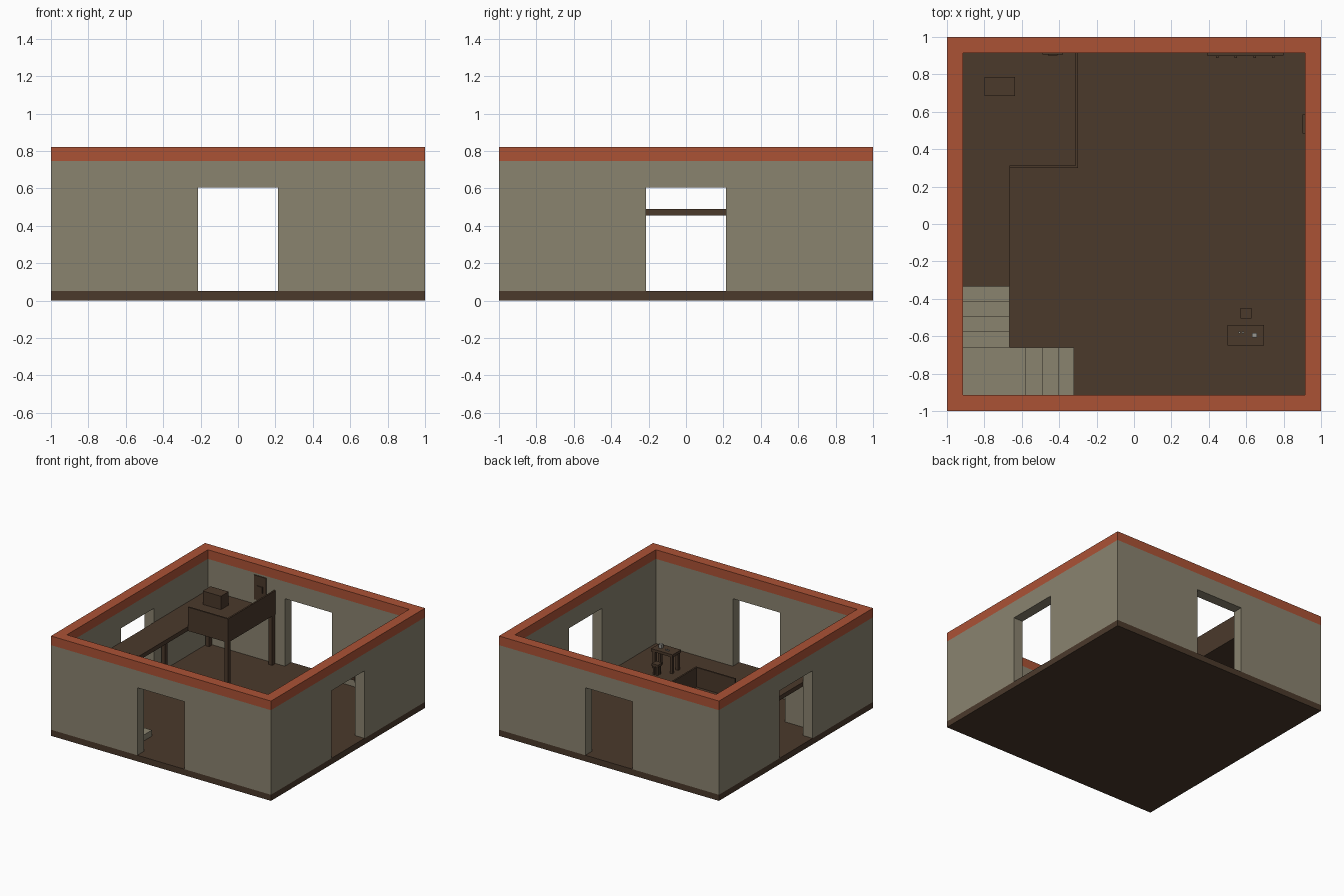
import bpy, bmesh, math

if "Cube" in bpy.data.objects:
    bpy.data.objects.remove(bpy.data.objects["Cube"])


def material(name, rgb):
    m = bpy.data.materials.new(name)
    m.diffuse_color = (*rgb, 1)
    m.use_nodes = True
    m.node_tree.nodes["Principled BSDF"].inputs["Base Color"].default_value = m.diffuse_color
    return m


PLASTER = material("plaster", (0.254, 0.227, 0.159))
ORANGE = material("orange_trim", (0.407, 0.084, 0.036))
WOOD = material("dark_wood", (0.069, 0.041, 0.024))
PALE = material("pale_grey", (0.32, 0.31, 0.28))


def finish(name, bm, mat):
    bmesh.ops.recalc_face_normals(bm, faces=bm.faces)
    me = bpy.data.meshes.new(name)
    bm.to_mesh(me)
    bm.free()
    if mat:
        me.materials.append(mat)
    ob = bpy.data.objects.new(name, me)
    bpy.context.collection.objects.link(ob)
    return ob


def box(name, x, y, z, mat):
    """Box from (min, max) ranges."""
    bm = bmesh.new()
    bmesh.ops.create_cube(bm, size=1)
    for v in bm.verts:
        v.co = [(r[0] + r[1]) / 2 + c * (r[1] - r[0]) for r, c in zip((x, y, z), v.co)]
    return finish(name, bm, mat)


def prism(name, pts, z, mat):
    """Outline in plan, extruded upward."""
    bm = bmesh.new()
    f = bm.faces.new([bm.verts.new((px, py, z[0])) for px, py in pts])
    ex = bmesh.ops.extrude_face_region(bm, geom=[f])
    bmesh.ops.translate(bm, vec=(0, 0, z[1] - z[0]),
                        verts=[g for g in ex["geom"] if isinstance(g, bmesh.types.BMVert)])
    return finish(name, bm, mat)


def cut(ob, *ranges):
    """Subtract boxes from an object."""
    for r in ranges:
        c = box("cutter", *r, None)
        c.hide_render = True
        mod = ob.modifiers.new("cut", 'BOOLEAN')
        mod.operation, mod.solver, mod.object = 'DIFFERENCE', 'EXACT', c
        bpy.context.view_layer.objects.active = ob
        bpy.ops.object.modifier_apply(modifier=mod.name)
        bpy.data.objects.remove(c)


I = 0.915      # inner wall face
F = 0.05       # floor level
P = 0.49       # platform level
full, inner, door = (-1, 1), (-I, I), (-0.215, 0.215)

# Shell: floor slab, walls with four doorways, coloured top band
box("floor", full, full, (0, F), WOOD)
walls = box("walls", full, full, (F, 0.745), PLASTER)
cut(walls, (inner, inner, (0, 1)), (door, (-2, 2), (0, 0.605)), ((-2, 2), door, (0, 0.605)))
trim = box("wall_top_band", full, full, (0.745, 0.82), ORANGE)
cut(trim, (inner, inner, (0, 1)))

# L-shaped platform with posts and solid railings
prism("platform", [(-I, -0.335), (-0.665, -0.335), (-0.665, 0.3), (-0.3, 0.3), (-0.3, I), (-I, I)],
      (0.455, P), WOOD)
for i, px in enumerate((-0.317, -0.89)):
    for j, py in enumerate((0.317, 0.89)):
        box(f"platform_post_{i}{j}", (px - 0.017, px + 0.017), (py - 0.017, py + 0.017), (F, 0.455), WOOD)
prism("railing", [(-0.665, 0.3), (-0.3, 0.3), (-0.3, I), (-0.313, I), (-0.313, 0.313), (-0.665, 0.313)],
      (P, 0.65), WOOD)
box("chest", (-0.8, -0.635), (0.685, 0.785), (P, 0.6), WOOD)

# Stairs: three steps, corner landing, four more steps
rise = (P - F) / 9
xs = (-0.32, -0.405, -0.49, -0.58)
ys = (-0.66, -0.578, -0.497, -0.416, -0.335)
for i in range(3):
    box(f"lower_step_{i}", (xs[i + 1], xs[i]), (-I, ys[0]), (F, F + rise * (i + 1)), PLASTER)
box("landing", (-I, xs[3]), (-I, ys[0]), (F, F + rise * 4), PLASTER)
for i in range(4):
    box(f"upper_step_{i}", (-I, -0.665), (ys[i], ys[i + 1]), (F, F + rise * (i + 5)), PLASTER)


# Table and stool
def legged(name, x, y, top, thick, leg):
    box(name + "_top", x, y, (top - thick, top), WOOD)
    for i, lx in enumerate((x[0] + 0.006, x[1] - 0.006 - leg)):
        for j, ly in enumerate((y[0] + 0.006, y[1] - 0.006 - leg)):
            box(f"{name}_leg_{i}{j}", (lx, lx + leg), (ly, ly + leg), (F, top - thick), WOOD)


legged("table", (0.5, 0.695), (-0.65, -0.54), 0.21, 0.022, 0.024)
legged("stool", (0.57, 0.627), (-0.505, -0.45), 0.14, 0.02, 0.016)
box("cup", (0.632, 0.657), (-0.608, -0.583), (0.21, 0.24), PALE)
for i, x in enumerate((0.56, 0.578)):
    box(f"die_{i}", (x, x + 0.01), (-0.585, -0.575), (0.21, 0.22), PALE)

# Wall fittings: rack on the back wall, two hanging panels
for i, z in enumerate((0.11, 0.27)):
    box(f"rack_rail_{i}", (0.39, 0.8), (0.9, I), (z, z + 0.035), WOOD)
for i in range(4):
    x = 0.445 + 0.1 * i
    box(f"rack_upright_{i}", (x - 0.007, x + 0.007), (0.888, 0.902), (0.1, 0.32), WOOD)
box("back_panel", (-0.49, -0.38), (0.907, I), (0.53, 0.73), WOOD)
box("back_panel_boss", (-0.46, -0.41), (0.9, 0.907), (0.6, 0.65), WOOD)
box("side_panel", (0.9, I), (0.485, 0.585), (0.3, 0.45), WOOD)
